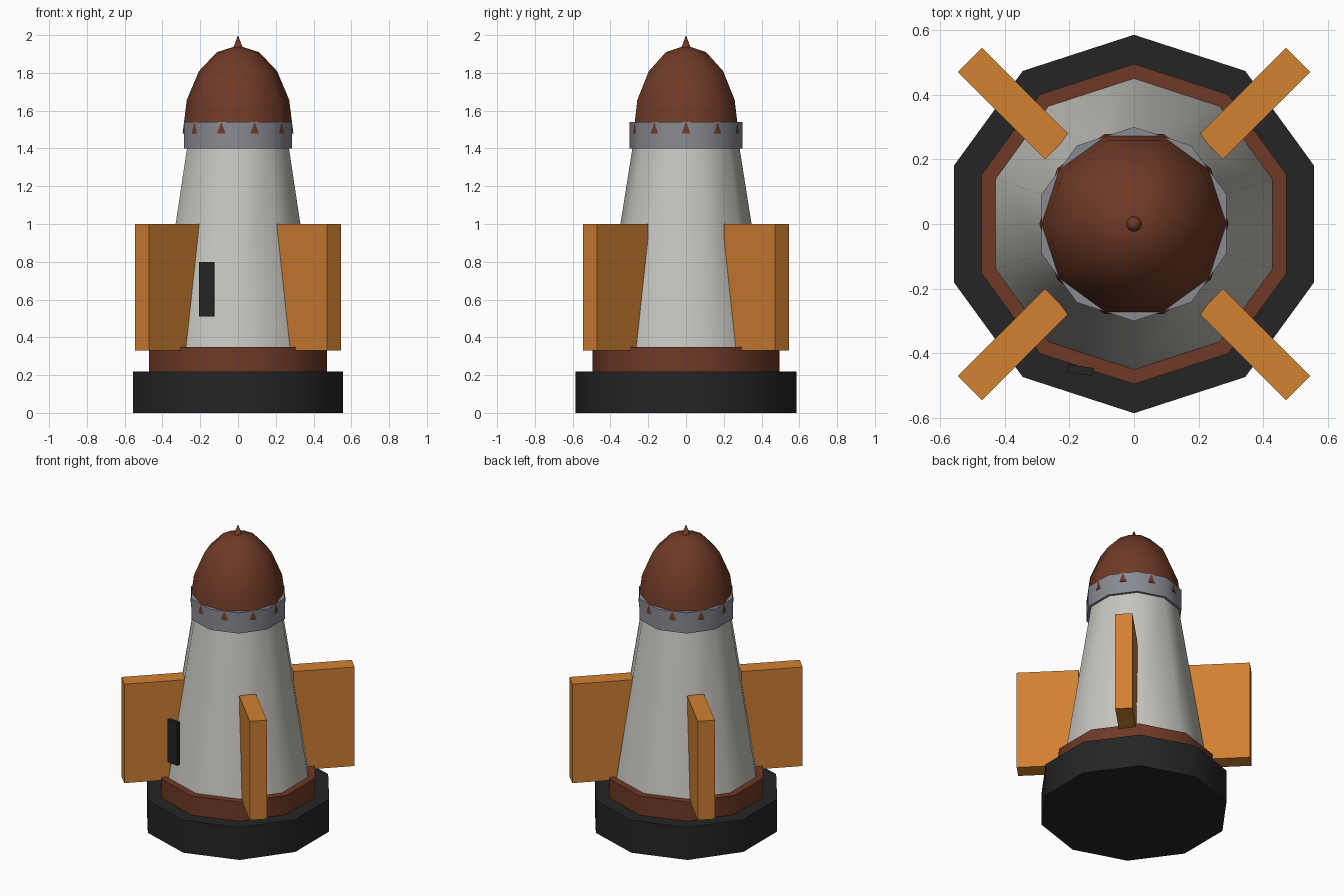
import bpy
import bmesh
from math import cos, sin, pi, radians
from mathutils import Matrix

cube = bpy.data.objects.get("Cube")
if cube:
    bpy.data.objects.remove(cube, do_unlink=True)


def material(name, rgb):
    m = bpy.data.materials.new(name)
    m.use_nodes = True
    colour = (*rgb, 1)
    m.diffuse_color = colour
    m.node_tree.nodes["Principled BSDF"].inputs["Base Color"].default_value = colour
    return m


white = material("warm white", (0.57, 0.56, 0.52))
brown = material("rust brown", (0.16, 0.042, 0.02))
grey = material("steel grey", (0.25, 0.26, 0.29))
black = material("soft black", (0.018, 0.018, 0.018))
orange = material("orange", (0.64, 0.22, 0.032))


def add_object(name, bm, mat, smooth=False):
    bmesh.ops.recalc_face_normals(bm, faces=bm.faces)
    mesh = bpy.data.meshes.new(name)
    bm.to_mesh(mesh)
    bm.free()
    mesh.materials.append(mat)
    obj = bpy.data.objects.new(name, mesh)
    bpy.context.collection.objects.link(obj)
    if smooth:
        bpy.ops.object.select_all(action="DESELECT")
        obj.select_set(True)
        bpy.context.view_layer.objects.active = obj
        bpy.ops.object.shade_smooth_by_angle(angle=radians(42))
    return obj


def lathe(name, profile, mat, sides=10, start=pi / 2):
    """Turn (radius, z) points around z; zero radius closes to a point."""
    bm = bmesh.new()
    rings = []
    for r, z in profile:
        angles = [start + 2 * pi * k / sides for k in range(sides)]
        rings.append([bm.verts.new((r * cos(a), r * sin(a), z)) for a in angles])
    for low, high in zip(rings, rings[1:]):
        for k in range(sides):
            n = (k + 1) % sides
            bm.faces.new((low[k], low[n], high[n], high[k]))
    bm.faces.new(rings[0])
    bm.faces.new(rings[-1])
    bmesh.ops.remove_doubles(bm, verts=bm.verts, dist=0.0001)
    return add_object(name, bm, mat, smooth=True)


def box(name, size, centre, turn, mat):
    bm = bmesh.new()
    bmesh.ops.create_cube(bm, size=1)
    bm.transform(turn @ Matrix.Translation(centre) @ Matrix.Diagonal((*size, 1)))
    return add_object(name, bm, mat)


# Ten-sided hull, stacked from the ground up
lathe("base", [(0.585, 0), (0.585, 0.22)], black)
lathe("lower_ring", [(0.495, 0.22), (0.495, 0.35)], brown)
lathe("body", [(0.45, 0.35), (0.276, 1.45)], white)
lathe("collar", [(0.3, 1.4), (0.3, 1.54)], grey)

# Nose dome: its corners poke through the flats of the collar
dome = [(0.293 * cos(k * pi / 8), 1.48 + 0.465 * sin(k * pi / 8)) for k in range(4)]
lathe("nose", dome + [(0, 1.945)], brown, start=0)
lathe("nose_tip", [(0.024, 1.935), (0, 2.0)], brown, sides=16)

# Four diagonal fins
for k, place in enumerate(("back_left", "back_right", "front_right", "front_left")):
    turn = Matrix.Rotation(pi / 4 + k * pi / 2, 4, "Z")
    box("fin_" + place, (0.382, 0.106, 0.67), (0.527, 0, 0.665), turn, orange)

# Hatch plate standing off the front of the hull
hatch_turn = Matrix.Translation((-0.165, -0.452, 0.655)) @ Matrix.Rotation(radians(-8), 4, "Z")
box("hatch", (0.08, 0.025, 0.29), (0, 0, 0), hatch_turn, black)
